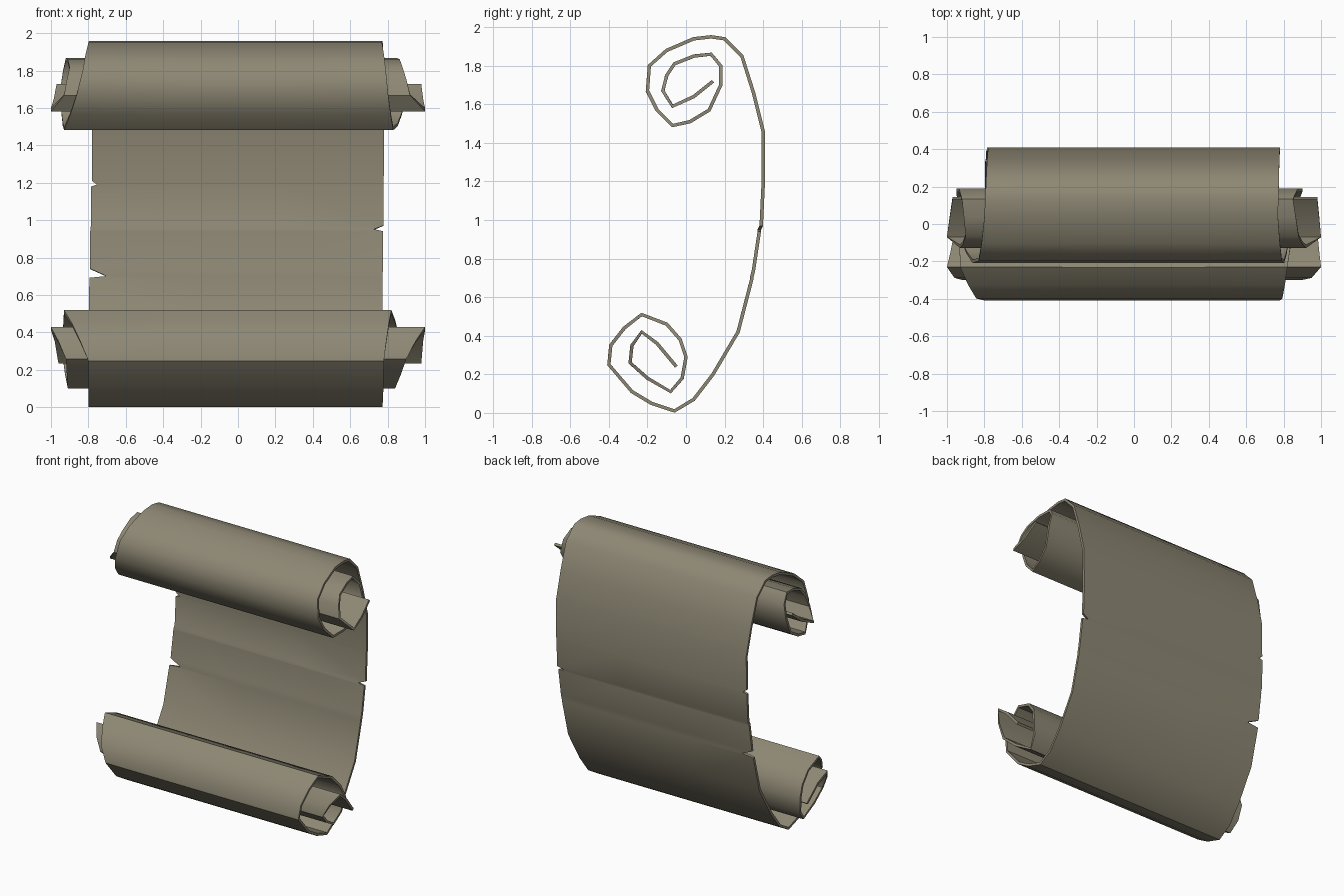
import bpy
import bmesh
import math

old = bpy.data.objects.get("Cube")
if old:
    bpy.data.objects.remove(old, do_unlink=True)

# Aged parchment colour
parchment = bpy.data.materials.new("parchment")
parchment.use_nodes = True
colour = (0.27, 0.245, 0.175, 1)
parchment.diffuse_color = colour
shader = parchment.node_tree.nodes["Principled BSDF"]
shader.inputs["Base Color"].default_value = colour
shader.inputs["Roughness"].default_value = 0.9

# Side profile (y, z) in hundredths: upper curl, open sheet, lower curl
upper_curl = [(14, 172), (4, 164), (-7, 159), (-12, 167), (-10, 175), (-6, 181),
              (4, 185), (13, 186), (18, 180), (18, 170), (12, 157), (2, 151),
              (-7, 149), (-15, 157), (-20, 167), (-19, 180), (-10, 188),
              (4, 194), (13, 195), (20, 194)]
open_sheet = [(29, 185), (35, 166), (40, 146), (40, 121), (40, 119), (40, 118),
              (39, 97), (38, 95), (38, 94), (35, 74), (34, 70), (34, 69),
              (27, 42), (14, 20), (4, 7)]
lower_curl = [(-6, 1), (-18, 5), (-28, 11), (-40, 25), (-39, 35), (-32, 44),
              (-23, 51), (-10, 46), (-3, 38), (0, 29), (-2, 18), (-8, 11),
              (-20, 18), (-29, 26), (-28, 35), (-23, 42), (-15, 36), (-5, 24)]
profile = upper_curl + open_sheet + lower_curl

# Sheet extent toward -x and +x at chosen profile points, in hundredths
extents = [(0, 97, 98), (2, 100, 100), (3, 93, 92), (5, 90, 88), (7, 92, 85),
           (9, 95, 90), (12, 93, 83), (15, 83, 79), (17, 80, 77), (22, 78, 78),
           (34, 80, 77), (38, 80, 78), (41, 93, 82), (44, 94, 88), (46, 91, 84),
           (48, 92, 90), (50, 100, 100), (52, 96, 98)]

# Torn notches: profile point -> depth at the -x and +x edges
tears = {24: (3, 0), 27: (0, 5), 30: (9, 0)}


def edge_extent(index):
    for (a, a_right, a_left), (b, b_right, b_left) in zip(extents, extents[1:]):
        if a <= index <= b:
            t = (index - a) / (b - a)
            cut_right, cut_left = tears.get(index, (0, 0))
            return (a_right + t * (b_right - a_right) - cut_right,
                    a_left + t * (b_left - a_left) - cut_left)


# Rolled sheet made from rows of quads running across x
bm = bmesh.new()
rows = []
for i, (y, z) in enumerate(profile):
    right, left = edge_extent(i)
    rows.append([bm.verts.new((x / 100, y / 100, z / 100))
                 for x in (-right, -right / 3, left / 3, left)])
for row, following in zip(rows, rows[1:]):
    for k in range(3):
        bm.faces.new((row[k], row[k + 1], following[k + 1], following[k]))
bmesh.ops.recalc_face_normals(bm, faces=bm.faces)
mesh = bpy.data.meshes.new("scroll_sheet")
bm.to_mesh(mesh)
bm.free()
mesh.materials.append(parchment)
scroll = bpy.data.objects.new("scroll_sheet", mesh)
bpy.context.collection.objects.link(scroll)

# Paper thickness, then smooth rolls with crisp paper edges
bpy.context.view_layer.objects.active = scroll
scroll.select_set(True)
thickness = scroll.modifiers.new("paper_thickness", 'SOLIDIFY')
thickness.thickness = 0.018
thickness.offset = 0
bpy.ops.object.modifier_apply(modifier=thickness.name)
bpy.ops.object.shade_smooth_by_angle(angle=math.radians(45))
